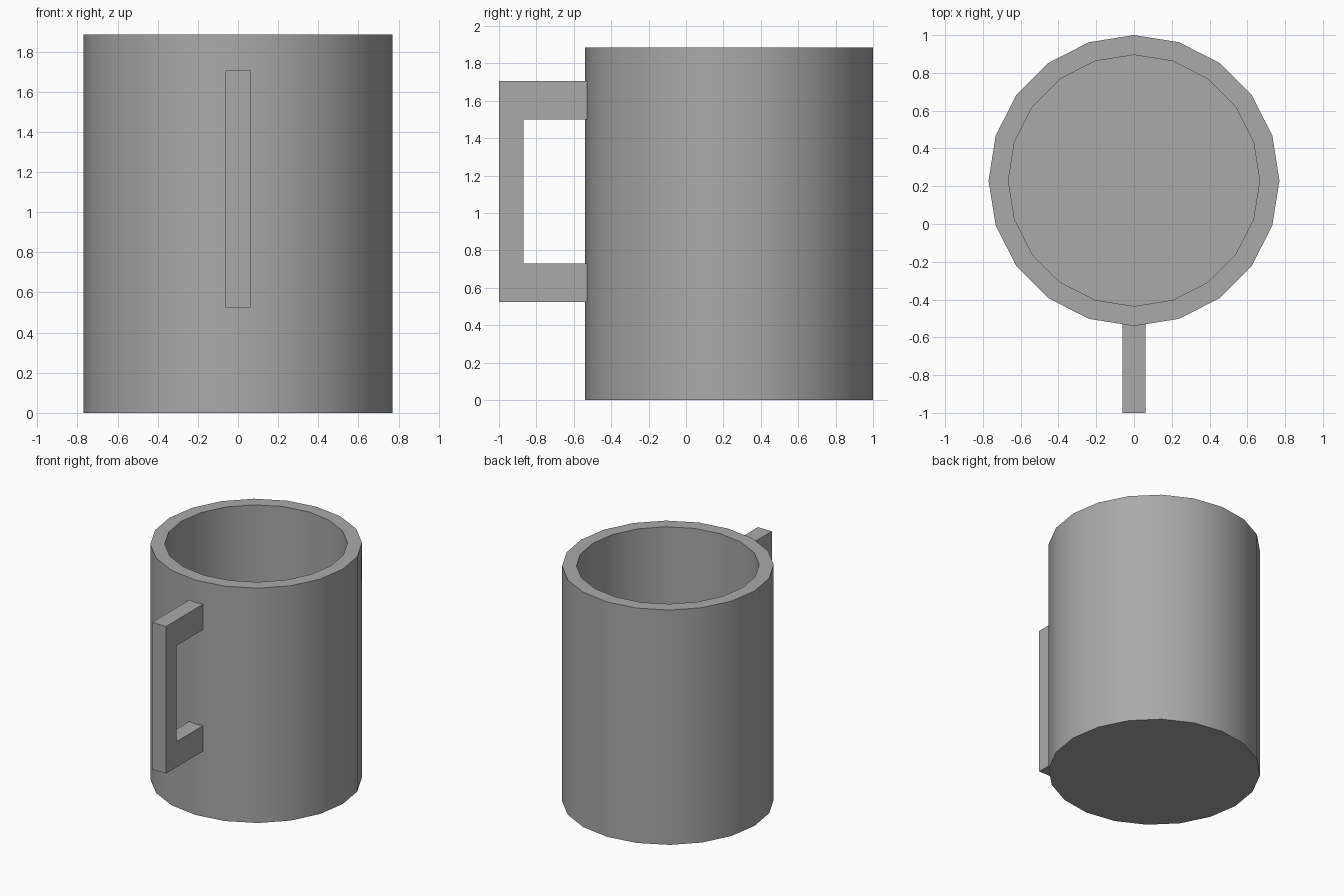
import bpy, bmesh, math

if "Cube" in bpy.data.objects:
    bpy.data.objects.remove(bpy.data.objects["Cube"])

SIDES = 20
CENTRE_Y = 0.23
HEIGHT = 1.885
OUTER, INNER = 0.77, 0.665
FLOOR = 0.11

# Single grey finish
grey = bpy.data.materials.new("plain_grey")
grey.use_nodes = True
colour = (0.4, 0.4, 0.4, 1)
grey.diffuse_color = colour
grey.node_tree.nodes["Principled BSDF"].inputs["Base Color"].default_value = colour


def finish(name, bm):
    bmesh.ops.recalc_face_normals(bm, faces=bm.faces)
    mesh = bpy.data.meshes.new(name)
    bm.to_mesh(mesh)
    bm.free()
    mesh.materials.append(grey)
    obj = bpy.data.objects.new(name, mesh)
    bpy.context.collection.objects.link(obj)
    return obj


# Cup: a stack of rings up the outside, over the rim and down the inside
bm = bmesh.new()
rings = []
for radius, z in [(OUTER, 0), (OUTER, HEIGHT), (INNER, HEIGHT), (INNER, FLOOR)]:
    rings.append([bm.verts.new((radius * math.cos(a), CENTRE_Y + radius * math.sin(a), z))
                  for a in (math.tau * i / SIDES for i in range(SIDES))])
for low, high in zip(rings, rings[1:]):
    for i in range(SIDES):
        j = (i + 1) % SIDES
        bm.faces.new((low[i], low[j], high[j], high[i]))
bm.faces.new(rings[0])
bm.faces.new(rings[-1])
cup = finish("cup_body", bm)
bpy.ops.object.select_all(action="DESELECT")
cup.select_set(True)
bpy.context.view_layer.objects.active = cup
bpy.ops.object.shade_smooth_by_angle(angle=math.radians(30))

# Handle: square C profile in the y-z plane, extruded across x
HALF = 0.062
profile = [(-0.53, 0.525), (-1, 0.525), (-1, 1.705), (-0.53, 1.705),
           (-0.53, 1.5), (-0.87, 1.5), (-0.87, 0.73), (-0.53, 0.73)]
bm = bmesh.new()
side = bm.faces.new([bm.verts.new((-HALF, y, z)) for y, z in profile])
extruded = bmesh.ops.extrude_face_region(bm, geom=[side], use_keep_orig=True)
new_verts = [g for g in extruded["geom"] if isinstance(g, bmesh.types.BMVert)]
bmesh.ops.translate(bm, verts=new_verts, vec=(2 * HALF, 0, 0))
finish("handle", bm)
